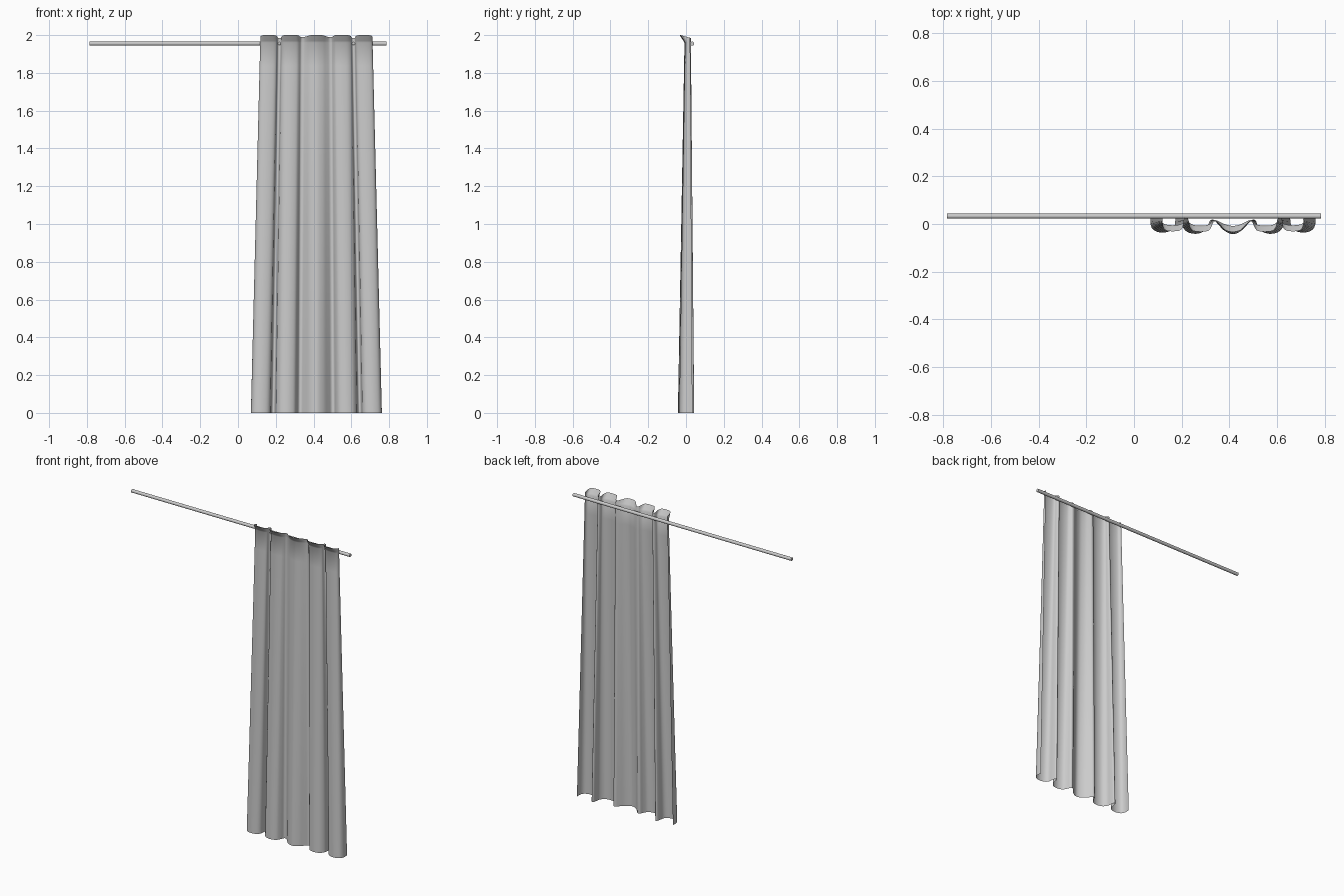
import bpy, bmesh, math
from mathutils import Vector

if "Cube" in bpy.data.objects:
    bpy.data.objects.remove(bpy.data.objects["Cube"])

CX = 0.415  # centre line of the curtain

# Half of the hem outline (x, y), mirrored about CX: five rounded pleats
half = [(0.070, 0.034), (0.069, 0.000), (0.082, -0.025), (0.115, -0.036),
        (0.150, -0.030), (0.169, -0.012), (0.174, 0.018), (0.180, 0.040),
        (0.192, 0.041), (0.198, 0.018), (0.203, -0.010), (0.225, -0.034),
        (0.262, -0.041), (0.295, -0.030), (0.310, -0.008), (0.320, 0.015),
        (0.335, 0.017), (0.352, 0.000), (0.378, -0.027), (0.415, -0.043)]
hem = half + [(2 * CX - x, y) for x, y in reversed(half[:-1])]


def smooth_path(pts, n):
    """Catmull-Rom samples through the points."""
    P = [Vector(p) for p in pts]
    out = []
    for i in range(len(P) - 1):
        a, b, c, d = P[max(i - 1, 0)], P[i], P[i + 1], P[min(i + 2, len(P) - 1)]
        for k in range(n):
            t = k / n
            out.append(0.5 * (2 * b + (c - a) * t + (2 * a - 5 * b + 4 * c - d) * t * t
                              + (3 * b - a - 3 * c + d) * t ** 3))
    return out + [P[-1]]


# Curtain: hem outline lofted upward, narrowing, with a flared ruffle on top
outline = smooth_path(hem, 4)
heights = [1.96 * i / 16 for i in range(17)] + [1.97, 1.98, 1.99, 2.0]
bm = bmesh.new()
rows = []
for z in heights:
    t = z / 2
    flare = max(0, (z - 1.96) / 0.04)
    sx = 1 - 0.145 * t
    sy = 1 - 0.62 * t
    row = []
    for p in outline:
        y = p.y * sy + 0.009 * t
        front = min(1, max(0, (0.03 - p.y) / 0.06))
        y -= 0.026 * flare * front
        dz = -0.014 * flare * (1 - front)
        row.append(bm.verts.new((CX + (p.x - CX) * sx, y, z + dz)))
    rows.append(row)
for a, b in zip(rows, rows[1:]):
    for i in range(len(a) - 1):
        bm.faces.new((a[i], a[i + 1], b[i + 1], b[i]))
mesh = bpy.data.meshes.new("curtain")
bm.to_mesh(mesh)
bm.free()
for f in mesh.polygons:
    f.use_smooth = True
curtain = bpy.data.objects.new("curtain", mesh)
bpy.context.collection.objects.link(curtain)

# Rod
bpy.ops.mesh.primitive_cylinder_add(vertices=16, radius=0.0105, depth=1.57,
                                    location=(0, 0.033, 1.955),
                                    rotation=(0, math.pi / 2, 0))
rod = bpy.context.object
rod.name = "curtain_rod"
bpy.ops.object.shade_smooth_by_angle(angle=math.radians(40))
